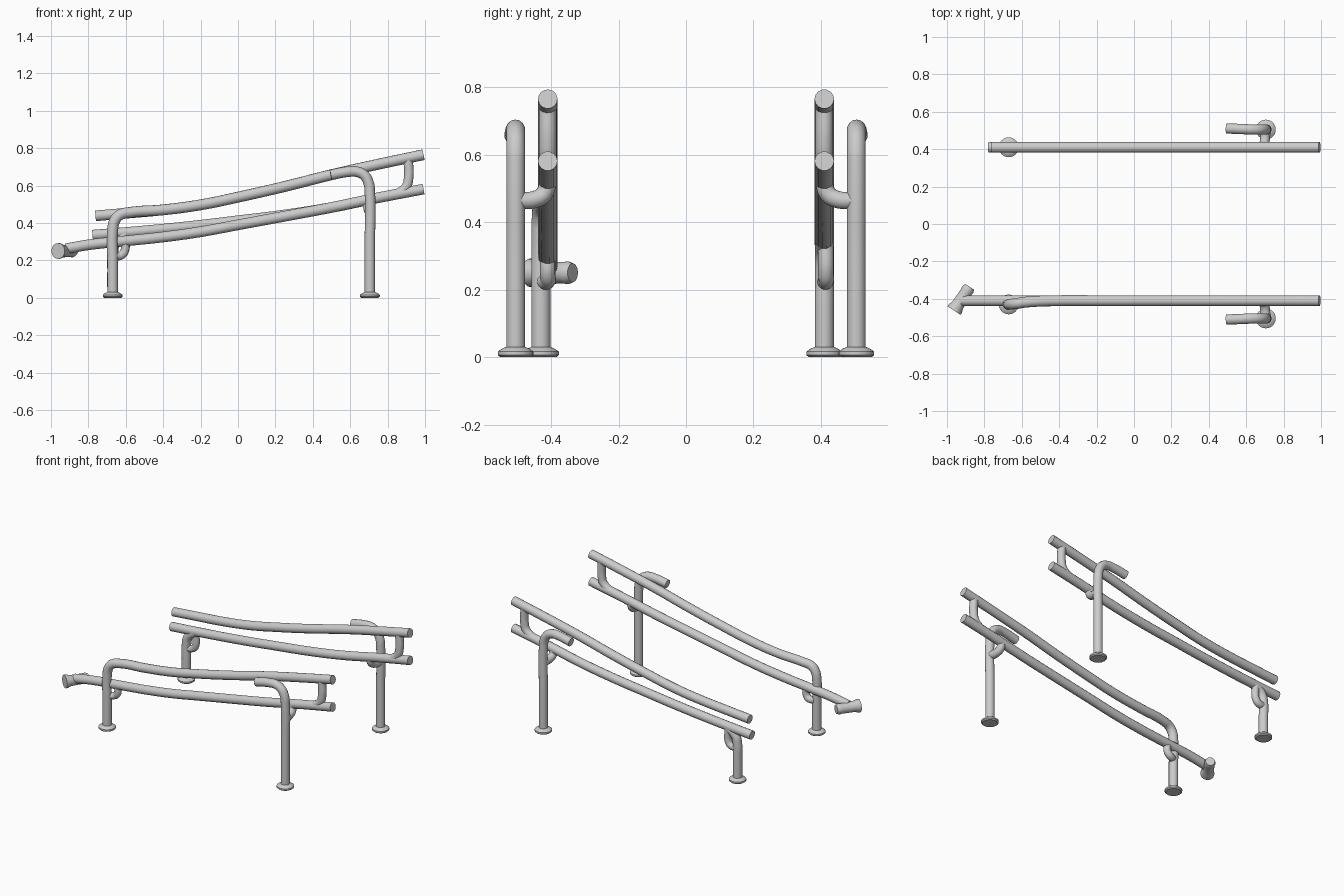
import bpy
import bmesh
import math
from mathutils import Vector

if "Cube" in bpy.data.objects:
    bpy.data.objects.remove(bpy.data.objects["Cube"])

R = 0.029       # tube radius
Y_RAIL = 0.41   # rail distance from the centre line
Y_POST = 0.505  # tall post distance from the centre line


def finish(obj):
    bpy.ops.object.select_all(action='DESELECT')
    obj.select_set(True)
    bpy.context.view_layer.objects.active = obj
    if obj.type == 'CURVE':
        bpy.ops.object.convert(target='MESH')
    bpy.ops.object.shade_smooth_by_angle(angle=math.radians(40))


def tube(name, points, radius=R, steps=8):
    """Smooth round bar through the points."""
    cu = bpy.data.curves.new(name, 'CURVE')
    cu.dimensions = '3D'
    cu.bevel_depth = radius
    cu.bevel_resolution = 5
    cu.resolution_u = steps
    cu.use_fill_caps = True
    sp = cu.splines.new('BEZIER')
    sp.bezier_points.add(len(points) - 1)
    for bp, p in zip(sp.bezier_points, points):
        bp.co = p
        bp.handle_left_type = bp.handle_right_type = 'AUTO'
    obj = bpy.data.objects.new(name, cu)
    bpy.context.collection.objects.link(obj)
    finish(obj)
    return obj


def lathe(name, profile, start, direction, sides=24):
    """Turned part: (radius, height) profile along a direction."""
    bm = bmesh.new()
    rot = Vector(direction).to_track_quat('Z', 'Y')
    rings = []
    for r, h in profile:
        ring = []
        for i in range(sides):
            a = 2 * math.pi * i / sides
            ring.append(bm.verts.new(Vector(start) + rot @ Vector((r * math.cos(a), r * math.sin(a), h))))
        rings.append(ring)
    for a, b in zip(rings, rings[1:]):
        for i in range(sides):
            j = (i + 1) % sides
            bm.faces.new((a[i], a[j], b[j], b[i]))
    bm.faces.new(rings[0][::-1])
    bm.faces.new(rings[-1])
    me = bpy.data.meshes.new(name)
    bm.to_mesh(me)
    bm.free()
    obj = bpy.data.objects.new(name, me)
    bpy.context.collection.objects.link(obj)
    finish(obj)
    return obj


def foot(name, x, y):
    lathe(name, [(0.046, 0), (0.053, 0.006), (0.053, 0.016), (0.042, 0.024), (0.029, 0.03)], (x, y, 0), (0, 0, 1))


def at_y(y, xz):
    return [(x, y, z) for x, z in xz]


# Parts shared by both sides
for side, s in (("front", -1), ("back", 1)):
    yr, yp = s * Y_RAIL, s * Y_POST
    # tall post with hooked handle
    tube(side + "_tall_post", [(0.705, yp, 0.01), (0.705, yp, 0.3), (0.705, yp, 0.56), (0.698, yp, 0.615),
                               (0.675, yp, 0.655), (0.635, yp, 0.674), (0.59, yp + s * 0.002, 0.674),
                               (0.495, yp + s * 0.006, 0.657)], 0.028)
    foot(side + "_tall_post_foot", 0.705, yp)
    # bracket from tall post to lower rail
    tube(side + "_tall_post_bracket", [(0.705, yp, 0.465), (0.70, s * 0.45, 0.467),
                                       (0.695, s * 0.42, 0.485), (0.695, yr, 0.525)], 0.026)
    # strut joining the rails at the high end
    tube(side + "_rail_strut", at_y(yr, [(0.91, 0.74), (0.912, 0.64), (0.90, 0.595), (0.85, 0.553)]), 0.026)

upper = [(-0.4, 0.470), (-0.2, 0.497), (0.0, 0.538), (0.25, 0.595),
         (0.5, 0.658), (0.75, 0.714), (0.992, 0.765)]
lower_high = [(0.5, 0.483), (0.75, 0.535), (0.992, 0.581)]

# Back rails
tube("back_upper_rail", at_y(Y_RAIL, [(-0.762, 0.438), (-0.6, 0.452)] + upper))
tube("back_lower_rail", at_y(Y_RAIL, [(-0.778, 0.335), (-0.6, 0.349), (-0.4, 0.367), (-0.2, 0.388),
                                      (0.0, 0.412), (0.25, 0.443)] + lower_high))

# Front upper rail, bending down into the short post
tube("front_upper_rail_and_post",
     [(-0.67, -0.43, 0.01), (-0.67, -0.43, 0.2), (-0.67, -0.43, 0.36), (-0.66, -0.429, 0.41),
      (-0.632, -0.426, 0.443), (-0.58, -0.418, 0.456)] + at_y(-Y_RAIL, upper))
foot("front_short_post_foot", -0.67, -0.43)

# Front lower rail with angled end fitting
tube("front_lower_rail", at_y(-Y_RAIL, [(-0.92, 0.262), (-0.8, 0.283), (-0.6, 0.304), (-0.4, 0.325),
                                        (-0.2, 0.353), (0.0, 0.390), (0.25, 0.436)] + lower_high))
lathe("rail_end_fitting", [(0.042, 0), (0.042, 0.012), (0.034, 0.035), (0.032, 0.12), (0.034, 0.135), (0.028, 0.152)],
      (-0.962, -0.463, 0.25), (0.55, 0.84, 0.0))

# Back short post, curving into the lower rail
tube("back_short_post", at_y(Y_RAIL, [(-0.67, 0.01), (-0.67, 0.15), (-0.669, 0.25), (-0.655, 0.3), (-0.60, 0.345)]))
foot("back_short_post_foot", -0.67, Y_RAIL)

# Small curved brackets under the lower rails
for name, y0, y1, z in (("front_short_bracket", -0.43, -0.41, 0.30), ("back_short_bracket", 0.41, 0.415, 0.335)):
    tube(name, [(-0.67, y0, 0.225), (-0.63, y1, 0.225), (-0.608, y1, 0.245), (-0.605, y1, z)], 0.023)
